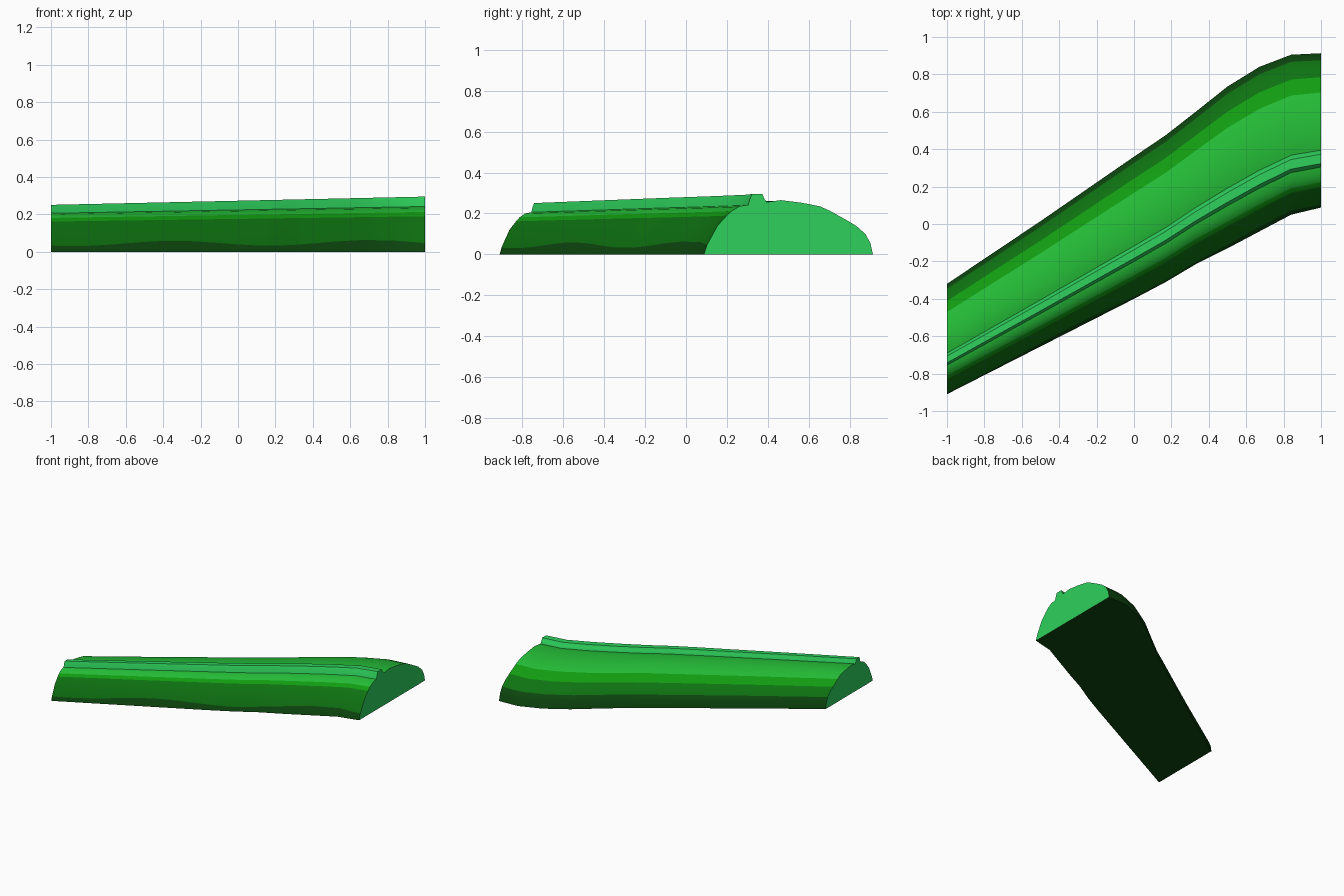
import bpy, bmesh, math

if "Cube" in bpy.data.objects:
    bpy.data.objects.remove(bpy.data.objects["Cube"])


def material(name, rgb):
    m = bpy.data.materials.new(name)
    lin = [((c / 255 + 0.055) / 1.055) ** 2.4 if c > 10 else c / 255 / 12.92 for c in rgb]
    m.diffuse_color = (*lin, 1)
    m.use_nodes = True
    m.node_tree.nodes["Principled BSDF"].inputs["Base Color"].default_value = m.diffuse_color
    return m


MATS = [material("dark_green", (13, 72, 15)),
        material("forest_green", (14, 114, 17)),
        material("leaf_green", (17, 156, 17)),
        material("grass_green", (36, 186, 54)),
        material("bright_green", (46, 208, 92))]

# Plan outline: x, near edge y, far edge y
PLAN = [(-1, -.91, -.32), (-.5, -.655, .015), (0, -.40, .36), (.17, -.31, .475),
        (.33, -.215, .60), (.5, -.13, .735), (.67, -.04, .84), (.84, .05, .905), (1, .088, .913)]

# Cross-sections: position across the width, height
BODY = [(0, 0), (.02, .05), (.08, .14), (.135, .19), (.165, .213), (.21, .235), (.26, .242),
        (.37, .255), (.455, .265), (.58, .252), (.685, .235), (.745, .213), (.845, .167),
        (.90, .14), (.955, .10), (.985, .055), (1, 0)]
BODY_MATS = [0, 1, 1, 2, 3, 3, 3, 3, 3, 3, 3, 2, 1, 1, 0, 0, 0]
RIDGE = [(.255, .225), (.262, .242), (.272, .272), (.285, .295), (.345, .295),
         (.357, .272), (.372, .255), (.37, .225)]


def edges_at(x):
    for a, b in zip(PLAN, PLAN[1:]):
        if x <= b[0] + 1e-6:
            t = (x - a[0]) / (b[0] - a[0])
            return a[1] + t * (b[1] - a[1]), a[2] + t * (b[2] - a[2])


def loft(name, section, mats, wavy=False):
    xs = sorted({p[0] for p in PLAN} | {-1 + i / 12 for i in range(18)})
    bm = bmesh.new()
    rings = []
    for x in xs:
        near, far = edges_at(x)
        scale = 0.925 + 0.075 * x
        ring = []
        for i, (u, z) in enumerate(section):
            if wavy and i == 1:   # undulating top of the dark foot
                z += 0.015 * math.cos(2 * math.pi * (x + 0.35) / 1.05)
                u = 0.02 + (z - 0.05) * 0.5
            ring.append(bm.verts.new((x, near + u * (far - near), z * scale)))
        rings.append(ring)
    n = len(section)
    for a, b in zip(rings, rings[1:]):
        for i in range(n):
            j = (i + 1) % n
            f = bm.faces.new((a[i], a[j], b[j], b[i]))
            f.material_index = mats[i]
    for ring in (rings[0], rings[-1]):
        bm.faces.new(ring).material_index = 4
    bmesh.ops.recalc_face_normals(bm, faces=bm.faces)
    me = bpy.data.meshes.new(name)
    bm.to_mesh(me)
    bm.free()
    for m in MATS:
        me.materials.append(m)
    ob = bpy.data.objects.new(name, me)
    bpy.context.collection.objects.link(ob)
    bpy.ops.object.select_all(action='DESELECT')
    ob.select_set(True)
    bpy.context.view_layer.objects.active = ob
    bpy.ops.object.shade_smooth_by_angle(angle=math.radians(40))
    return ob


# Domed strip with banded sides
loft("domed_body", BODY, BODY_MATS, wavy=True)
# Narrow raised rib along the top
loft("raised_rib", RIDGE, [4] * len(RIDGE))
